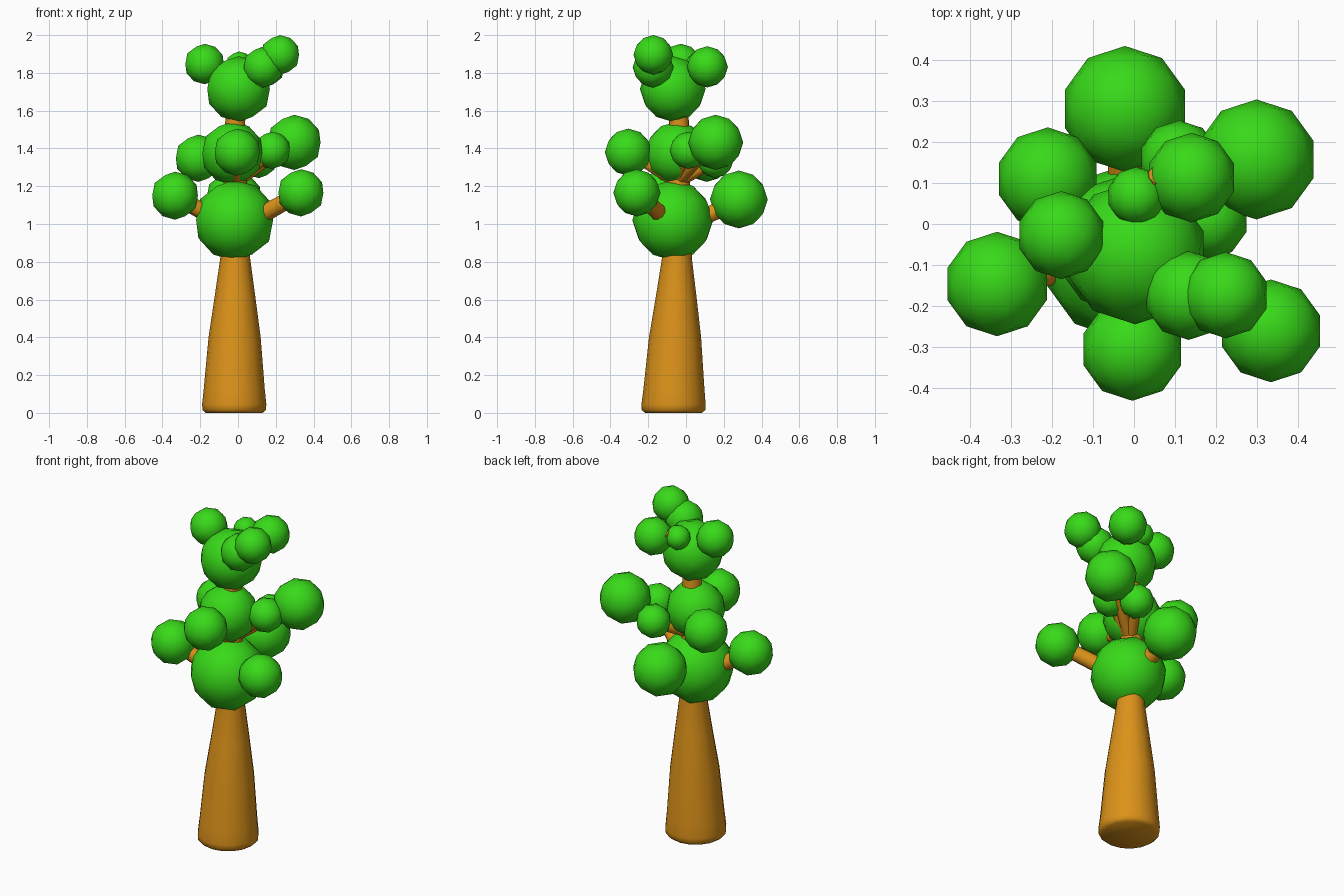
import bpy, bmesh, math
from mathutils import Vector

if "Cube" in bpy.data.objects:
    bpy.data.objects.remove(bpy.data.objects["Cube"])


def material(name, color):
    m = bpy.data.materials.new(name)
    m.diffuse_color = color
    m.use_nodes = True
    m.node_tree.nodes["Principled BSDF"].inputs["Base Color"].default_value = m.diffuse_color
    return m


BARK = material("bark", (0.72, 0.29, 0.01, 1))
LEAF = material("leaf", (0.04, 0.70, 0.01, 1))


def finish(bm, name, mat, angle):
    bmesh.ops.recalc_face_normals(bm, faces=bm.faces)
    me = bpy.data.meshes.new(name)
    bm.to_mesh(me)
    bm.free()
    me.materials.append(mat)
    ob = bpy.data.objects.new(name, me)
    bpy.context.collection.objects.link(ob)
    bpy.ops.object.select_all(action='DESELECT')
    ob.select_set(True)
    bpy.context.view_layer.objects.active = ob
    bpy.ops.object.shade_smooth_by_angle(angle=math.radians(angle))


def loft(name, rings, n=14):
    """Round tube through (centre, radius) rings, each facing its path."""
    bm = bmesh.new()
    axis = Vector(rings[-1][0]) - Vector(rings[0][0])
    q = axis.to_track_quat('Z', 'Y') if abs(axis.normalized().z) < 0.95 else None
    loops = []
    for c, r in rings:
        loop = []
        for i in range(n):
            a = 2 * math.pi * i / n
            v = Vector((r * math.cos(a), r * math.sin(a), 0))
            if q:
                v.rotate(q)
            loop.append(bm.verts.new(Vector(c) + v))
        loops.append(loop)
    for a, b in zip(loops, loops[1:]):
        for i in range(n):
            j = (i + 1) % n
            bm.faces.new((a[i], a[j], b[j], b[i]))
    bm.faces.new(loops[0])
    bm.faces.new(loops[-1])
    finish(bm, name, BARK, 50)


def leaf_ball(name, c, r):
    bm = bmesh.new()
    bmesh.ops.create_icosphere(bm, subdivisions=2, radius=r)
    bmesh.ops.translate(bm, verts=bm.verts, vec=c)
    finish(bm, name, LEAF, 60)


# Trunk, flared at the foot and running up through the crown
loft("trunk", [((-.02, -.066, 0), .15), ((-.02, -.066, .015), .168),
               ((-.02, -.066, .045), .17), ((-.02, -.064, .12), .162),
               ((-.018, -.058, .4), .138), ((-.016, -.052, .62), .107),
               ((-.015, -.048, .82), .079), ((-.015, -.04, 1.2), .062),
               ((-.015, -.037, 1.54), .053), ((0, -.05, 1.7), .045)], 16)

# Large central leaf balls
leaf_ball("lower_crown", (-.018, -.07, 1.02), .214)
leaf_ball("middle_crown", (-.03, -.05, 1.375), .167)
leaf_ball("upper_crown", (.003, -.07, 1.715), .174)

# Branch tiers: start height, branch radius, leaf balls (x, y, z, radius)
tiers = {
    "lower": (.97, .05, [(-.333, -.146, 1.15, .127), (.333, -.26, 1.165, .125),
                         (-.022, .28, 1.13, .153)]),
    "middle": (1.22, .032, [(-.004, -.305, 1.38, .125), (.298, .157, 1.432, .146),
                            (-.21, .11, 1.348, .125), (.18, .012, 1.39, .099),
                            (.11, .155, 1.34, .097)]),
    "upper": (1.66, .028, [(-.177, -.027, 1.847, .107), (.223, -.173, 1.895, .105),
                           (.133, -.174, 1.83, .108), (.14, .113, 1.832, .109),
                           (.006, .068, 1.842, .071)]),
}
for tier, (z0, br, balls) in tiers.items():
    for i, (x, y, z, r) in enumerate(balls, 1):
        leaf_ball(f"{tier}_leaf_ball_{i}", (x, y, z), r)
        loft(f"{tier}_branch_{i}", [((-.015, -.05, z0), br),
                                    ((x * .9, y * .9, z - .02), br * .85)], 10)

# Bare twig tip poking out near the top
loft("bare_twig", [((.01, -.03, 1.68), .033), ((.062, .118, 1.875), .028)], 10)
